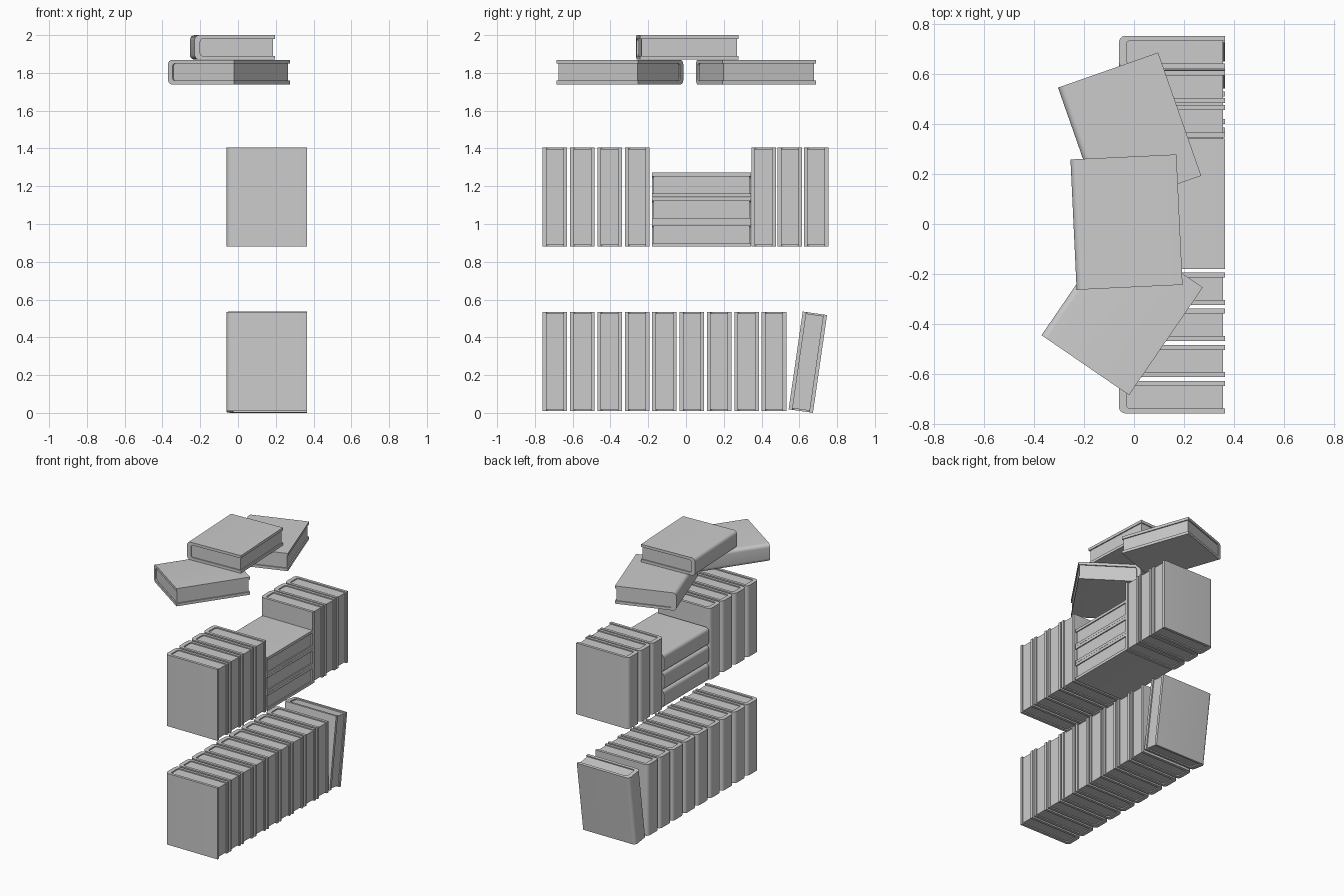
import bpy, bmesh
from math import radians, sin, cos, pi
from mathutils import Matrix, Euler

if "Cube" in bpy.data.objects:
    bpy.data.objects.remove(bpy.data.objects["Cube"])

W, L, T = 0.425, 0.523, 0.13      # book width, length, thickness
COVER, SPINE = 0.02, 0.03


def arc(cx, cz, r, a0, a1, n=6):
    return [(cx + r * cos(radians(a0 + (a1 - a0) * i / n)),
             cz + r * sin(radians(a0 + (a1 - a0) * i / n))) for i in range(n + 1)]


def rounded_end(x0, x1, h, r):
    # U-shaped outline, open at x1, rounded at x0
    return ([(x1, h)] + arc(x0 + r, h - r, r, 90, 180)
            + arc(x0 + r, -h + r, r, 180, 270) + [(x1, -h)])


def extrude_profile(name, pts, length):
    bm = bmesh.new()
    face = bm.faces.new([bm.verts.new((x, -length / 2, z)) for x, z in pts])
    ext = bmesh.ops.extrude_face_region(bm, geom=[face])
    verts = [v for v in ext["geom"] if isinstance(v, bmesh.types.BMVert)]
    bmesh.ops.translate(bm, verts=verts, vec=(0, length, 0))
    bmesh.ops.recalc_face_normals(bm, faces=bm.faces)
    me = bpy.data.meshes.new(name)
    bm.to_mesh(me)
    bm.free()
    me.shade_smooth()
    me.set_sharp_from_angle(angle=radians(30))
    return me


# Shared meshes: wrap-around cover and page block
outer = rounded_end(-W / 2, W / 2, T / 2, 0.026)
inner = rounded_end(-W / 2 + SPINE, W / 2, T / 2 - COVER, 0.014)
cover_mesh = extrude_profile("book_cover", outer + inner[::-1], L)
page_mesh = extrude_profile(
    "book_pages",
    rounded_end(-W / 2 + SPINE - 0.001, W / 2 - 0.008, T / 2 - COVER + 0.001, 0.014),
    L - 0.016)


def book(label, loc, rot=(0, 0, 0)):
    m = Matrix.Translation(loc) @ Euler([radians(a) for a in rot]).to_matrix().to_4x4()
    for part, me in (("cover", cover_mesh), ("pages", page_mesh)):
        ob = bpy.data.objects.new(f"{label}_{part}", me)
        bpy.context.collection.objects.link(ob)
        ob.matrix_world = m


X = 0.1525
# Lower row with one leaning book
for i in range(9):
    book("lower_book", (X, -0.694 + 0.145 * i, 0.272), (90, 0, 0))
book("leaning_book", (X, 0.645, 0.2685), (90 - 8.2, 0, 0))

# Middle row: upright books on both sides of a flat stack
for i in range(4):
    book("middle_left_book", (X, -0.694 + 0.145 * i, 1.143), (90, 0, 0))
for i in range(3):
    book("middle_right_book", (X, 0.411 + 0.139 * i, 1.143), (90, 0, 0))
for i in range(3):
    book("stacked_book", (X, 0.082, 0.945 + 0.131 * i))

# Loose books on top
book("top_book_back", (-0.0175, 0.37, 1.804), (0, 0, 19.3))
book("top_book_front", (-0.0475, -0.35, 1.804), (0, 0, -34.4))
book("top_book_upper", (-0.03, 0.0075, 1.935), (0, 0, 2.7))
